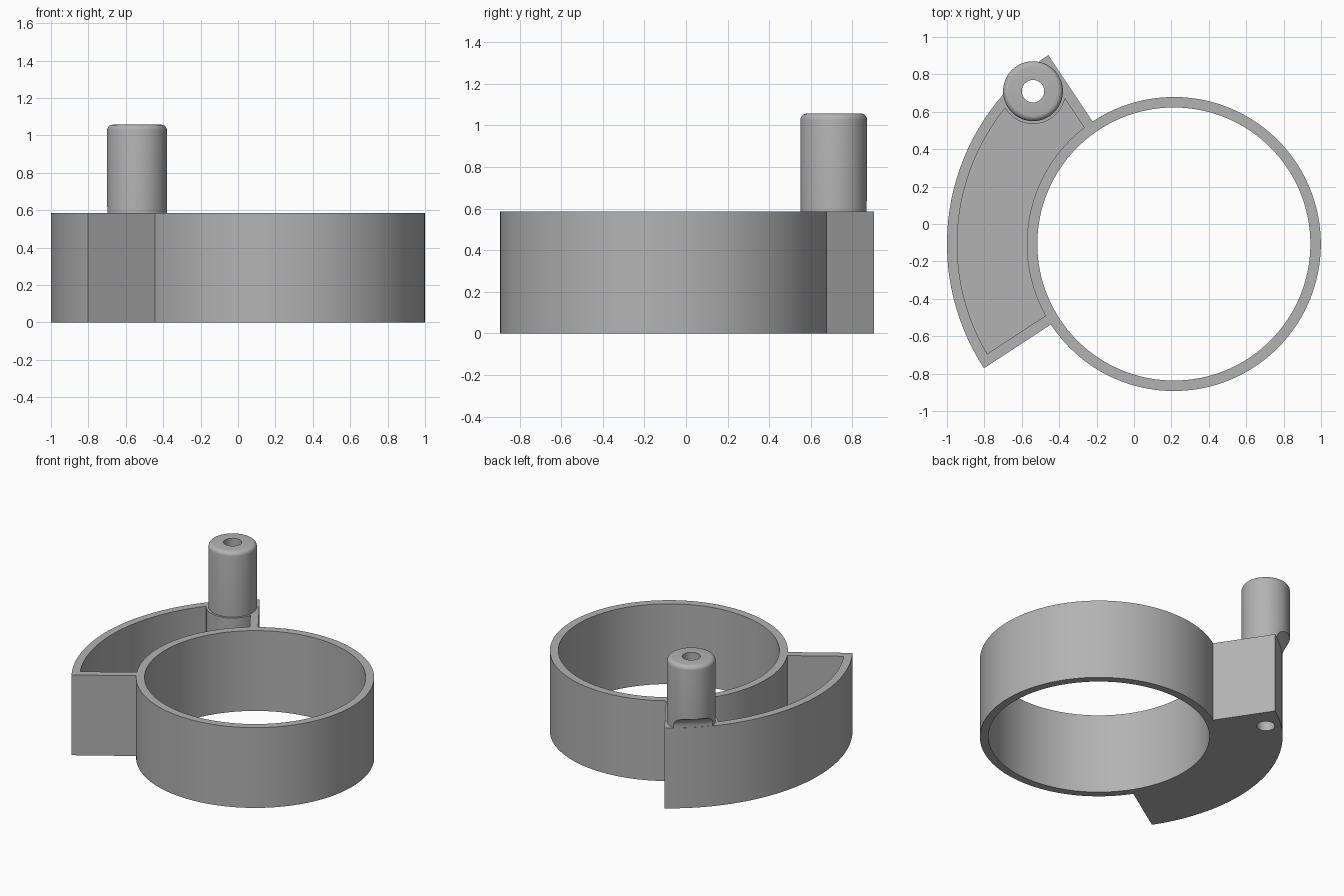
import bpy, bmesh
from math import sin, cos, pi, radians, asin

if "Cube" in bpy.data.objects:
    bpy.data.objects.remove(bpy.data.objects["Cube"], do_unlink=True)

CX, CY = 0.213, -0.107            # shared centre of ring and tray
R_BORE, R_RING, R_TRAY = 0.73, 0.786, 1.213
WALL, HEIGHT = 0.055, 0.585
A0, A1 = radians(123.6), radians(213.2)
PX, PY, POST_R, POST_TOP = -0.54, 0.71, 0.16, 1.057

grey = bpy.data.materials.new("plain_grey")
grey.use_nodes = True
colour = (0.45, 0.45, 0.45, 1)
grey.diffuse_color = colour
grey.node_tree.nodes["Principled BSDF"].inputs["Base Color"].default_value = colour


def arc(r, a, b, n, x=CX, y=CY):
    return [(x + r * cos(a + (b - a) * i / n), y + r * sin(a + (b - a) * i / n))
            for i in range(n + 1)]


def circle(r, x=CX, y=CY, n=128):
    return arc(r, 0, 2 * pi, n, x, y)[:-1]


def finish(name, bm):
    bmesh.ops.recalc_face_normals(bm, faces=bm.faces)
    mesh = bpy.data.meshes.new(name)
    bm.to_mesh(mesh)
    bm.free()
    mesh.materials.append(grey)
    ob = bpy.data.objects.new(name, mesh)
    bpy.context.collection.objects.link(ob)
    return ob


def prism(name, outline, z0, z1, bevel=0):
    bm = bmesh.new()
    base = bm.faces.new([bm.verts.new((x, y, z0)) for x, y in outline])
    out = bmesh.ops.extrude_face_region(bm, geom=[base])["geom"]
    top = [v for v in out if isinstance(v, bmesh.types.BMVert)]
    bmesh.ops.translate(bm, verts=top, vec=(0, 0, z1 - z0))
    if bevel:
        rim = [e for e in bm.edges if all(v in top for v in e.verts)]
        bmesh.ops.bevel(bm, geom=rim, offset=bevel, segments=5, profile=0.5,
                        affect='EDGES')
    return finish(name, bm)


def combine(target, tool, operation):
    mod = target.modifiers.new(operation.lower(), 'BOOLEAN')
    mod.operation, mod.object, mod.solver = operation, tool, 'EXACT'
    bpy.context.view_layer.objects.active = target
    bpy.ops.object.modifier_apply(modifier=mod.name)
    bpy.data.objects.remove(tool, do_unlink=True)


# Ring and curved tray share one outline
outline = arc(R_RING, A1 - 2 * pi, A0, 110) + arc(R_TRAY, A0, A1, 48)
body = prism("ring_and_tray", outline, 0, HEIGHT)
combine(body, prism("bore", circle(R_BORE), -0.1, HEIGHT + 0.1), 'DIFFERENCE')

# Tray pocket with even walls, leaving a round boss under the post
r_out = R_TRAY - WALL
d_in, d_out = asin(WALL / R_RING), asin(WALL / r_out)
pocket = prism("pocket", arc(R_RING, A0 + d_in, A1 - d_in, 40)
               + arc(r_out, A1 - d_out, A0 + d_out, 48), WALL, HEIGHT + 0.1)
combine(pocket, prism("boss", circle(0.175, PX, PY, 64), 0, 1), 'DIFFERENCE')
combine(body, pocket, 'DIFFERENCE')

# Post with rounded top, its overhang trimmed by a lathed cove
post = prism("post", circle(POST_R, PX, PY, 64), HEIGHT - 0.1, POST_TOP, 0.03)
bm = bmesh.new()
cove, r0, z0 = 0.07, R_TRAY - 0.002, HEIGHT + 0.015
profile = [(r0, 0.3)] + [(r0 + cove * (1 - cos(i * pi / 16)), z0 + cove * sin(i * pi / 16))
                         for i in range(9)] + [(1.5, z0 + cove), (1.5, 0.3)]
start = radians(115)
face = bm.faces.new([bm.verts.new((CX + r * cos(start), CY + r * sin(start), z))
                     for r, z in profile])
bmesh.ops.spin(bm, geom=[face] + face.edges[:] + face.verts[:], cent=(CX, CY, 0),
               axis=(0, 0, 1), angle=radians(45), steps=32)
if not any(len(f.verts) == len(profile) and f != face for f in bm.faces):
    bmesh.ops.holes_fill(bm, edges=bm.edges)
if face.is_valid is False or any(e.is_boundary for e in bm.edges):
    bmesh.ops.holes_fill(bm, edges=[e for e in bm.edges if e.is_boundary])
combine(post, finish("cove_cutter", bm), 'DIFFERENCE')
combine(body, post, 'UNION')

# Through hole down the post
combine(body, prism("hole", circle(0.06, PX, PY, 40), -0.1, 1.3), 'DIFFERENCE')

bpy.ops.object.select_all(action='DESELECT')
body.select_set(True)
bpy.context.view_layer.objects.active = body
bpy.ops.object.shade_smooth_by_angle(angle=radians(30))
